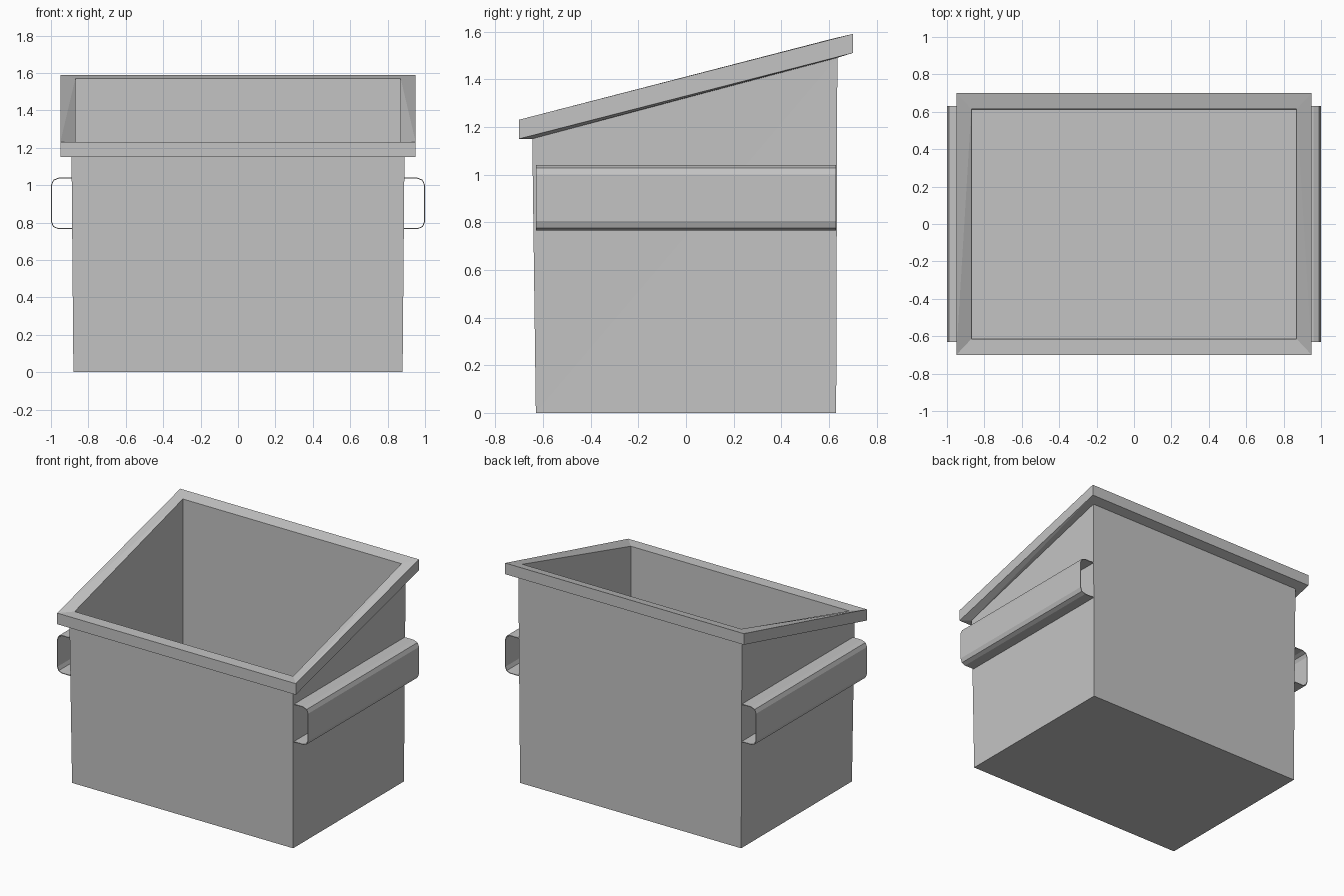
import bpy
import bmesh
from math import sin, cos, pi

cube = bpy.data.objects.get("Cube")
if cube:
    bpy.data.objects.remove(cube, do_unlink=True)

GREY = (0.55, 0.55, 0.55, 1)
steel = bpy.data.materials.new("grey_steel")
steel.use_nodes = True
steel.diffuse_color = GREY
steel.node_tree.nodes["Principled BSDF"].inputs["Base Color"].default_value = GREY


def finish(bm, name):
    mesh = bpy.data.meshes.new(name)
    bm.to_mesh(mesh)
    bm.free()
    mesh.materials.append(steel)
    obj = bpy.data.objects.new(name, mesh)
    bpy.context.collection.objects.link(obj)
    return obj


def build_bin():
    """Open bin with a sloping rim, skinned through rectangular rings."""
    # half width, front y, back y, front z, back z
    sections = [
        (0.88, -0.63, 0.63, 0, 0),            # base
        (0.89, -0.645, 0.635, 1.15, 1.49),    # wall top
        (0.95, -0.70, 0.70, 1.15, 1.51),      # rim underside
        (0.95, -0.70, 0.70, 1.23, 1.59),      # rim top
        (0.87, -0.615, 0.615, 1.23, 1.57),    # opening
        (0.865, -0.61, 0.61, 0.02, 0.02),     # inside floor
    ]
    bm = bmesh.new()
    rings = []
    for w, yf, yb, zf, zb in sections:
        corners = [(-w, yf, zf), (w, yf, zf), (w, yb, zb), (-w, yb, zb)]
        rings.append([bm.verts.new(c) for c in corners])
    for a, b in zip(rings, rings[1:]):
        for i in range(4):
            j = (i + 1) % 4
            if i == 1:      # side strips fold from front outer to back inner corner
                bm.faces.new((a[i], a[j], b[j]))
                bm.faces.new((a[i], b[j], b[i]))
            elif i == 3:
                bm.faces.new((a[i], a[j], b[i]))
                bm.faces.new((a[j], b[j], b[i]))
            else:
                bm.faces.new((a[i], a[j], b[j], b[i]))
    bm.faces.new(rings[0][::-1])
    bm.faces.new(rings[-1])
    bmesh.ops.recalc_face_normals(bm, faces=bm.faces)
    finish(bm, "bin_body")


def build_sleeve(side, name):
    """Thin open-ended fork sleeve on one side wall."""
    top, bottom, outer, wall, r = 1.04, 0.765, 1.0, 0.884, 0.04
    profile = [(wall, top)]
    for cz, start in ((top - r, pi / 2), (bottom + r, 0)):
        for k in range(3):
            ang = start - k * pi / 4
            profile.append((outer - r + r * cos(ang), cz + r * sin(ang)))
    profile.append((wall, bottom))

    bm = bmesh.new()
    front, back = [[bm.verts.new((side * x, y, z)) for x, z in profile]
                   for y in (-0.63, 0.63)]
    for i in range(len(profile) - 1):
        quad = (front[i], front[i + 1], back[i + 1], back[i])
        bm.faces.new(quad if side > 0 else quad[::-1])
    obj = finish(bm, name)
    shell = obj.modifiers.new("sheet", 'SOLIDIFY')
    shell.thickness = 0.005
    shell.offset = -1


build_bin()
build_sleeve(1, "left_fork_sleeve")
build_sleeve(-1, "right_fork_sleeve")
